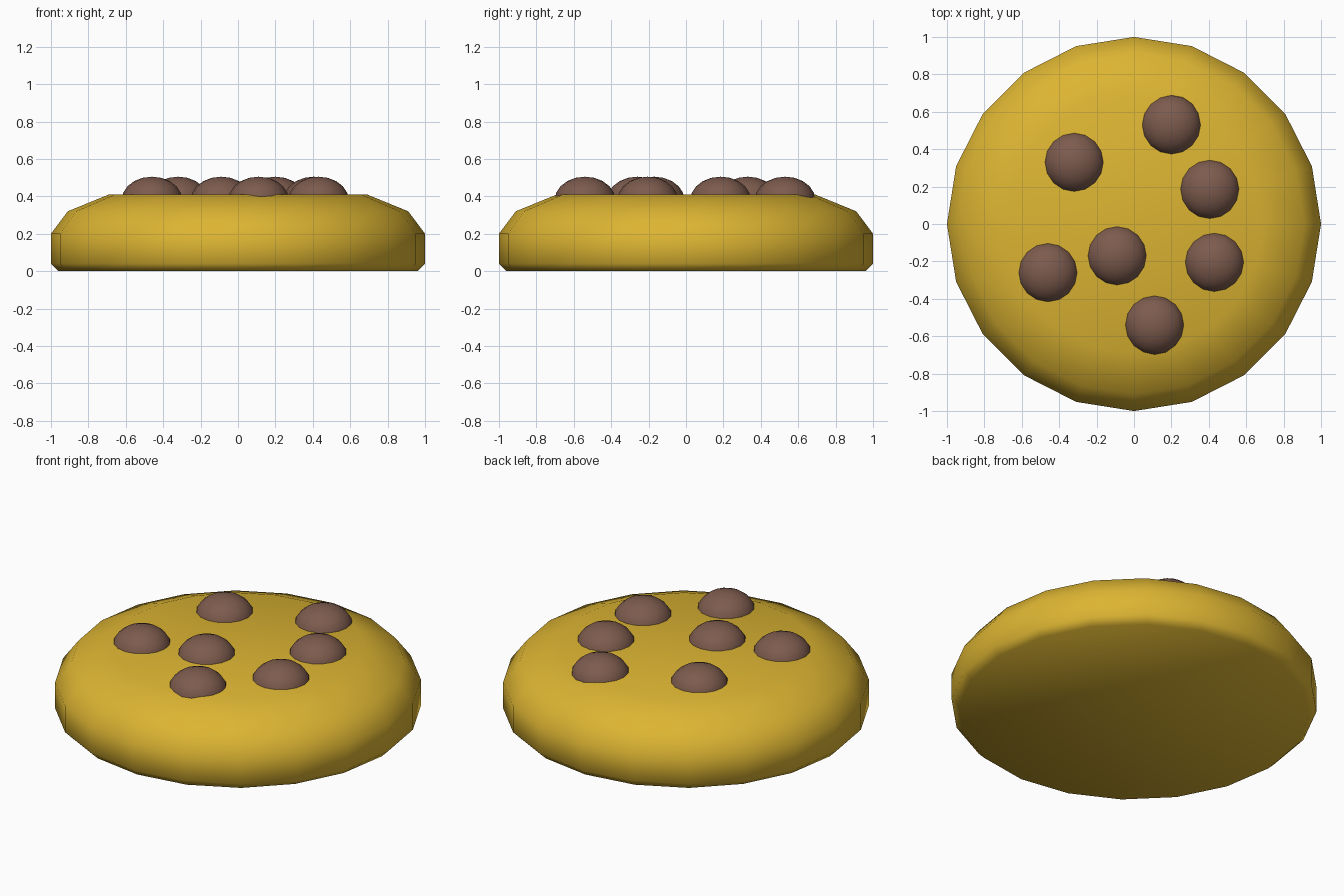
import bpy, bmesh, math

if "Cube" in bpy.data.objects:
    bpy.data.objects.remove(bpy.data.objects["Cube"])

def material(name, rgb):
    m = bpy.data.materials.new(name)
    m.diffuse_color = (*rgb, 1)
    m.use_nodes = True
    m.node_tree.nodes["Principled BSDF"].inputs["Base Color"].default_value = m.diffuse_color
    return m

dough = material("golden_dough", (0.72, 0.46, 0.032))
chocolate = material("chocolate_brown", (0.205, 0.105, 0.075))

# Cookie body: stacked 20-sided rings, capped at both ends
SIDES = 20
profile = [(0.96, 0.0), (1.0, 0.04), (1.0, 0.2), (0.91, 0.32), (0.69, 0.41)]
bm = bmesh.new()
rings = []
for r, z in profile:
    rings.append([bm.verts.new((r * math.cos(2 * math.pi * i / SIDES),
                                r * math.sin(2 * math.pi * i / SIDES), z))
                  for i in range(SIDES)])
for a, b in zip(rings, rings[1:]):
    for i in range(SIDES):
        j = (i + 1) % SIDES
        bm.faces.new((a[i], a[j], b[j], b[i]))
bm.faces.new(rings[0][::-1])
bm.faces.new(rings[-1])
mesh = bpy.data.meshes.new("cookie")
bm.to_mesh(mesh)
bm.free()
mesh.materials.append(dough)
mesh.shade_smooth()
cookie = bpy.data.objects.new("cookie", mesh)
bpy.context.collection.objects.link(cookie)

# Chocolate chips: squashed spheres half sunk into the top
chips = [(-0.32, 0.33), (0.2, 0.53), (0.405, 0.185), (0.43, -0.205),
         (-0.09, -0.17), (-0.46, -0.26), (0.11, -0.54)]
for n, (x, y) in enumerate(chips):
    bpy.ops.mesh.primitive_uv_sphere_add(segments=16, ring_count=10, radius=1,
                                         location=(x, y, 0.38))
    chip = bpy.context.object
    chip.name = f"chocolate_chip_{n + 1}"
    chip.scale = (0.162, 0.162, 0.125)
    chip.data.materials.append(chocolate)
    chip.data.shade_smooth()
